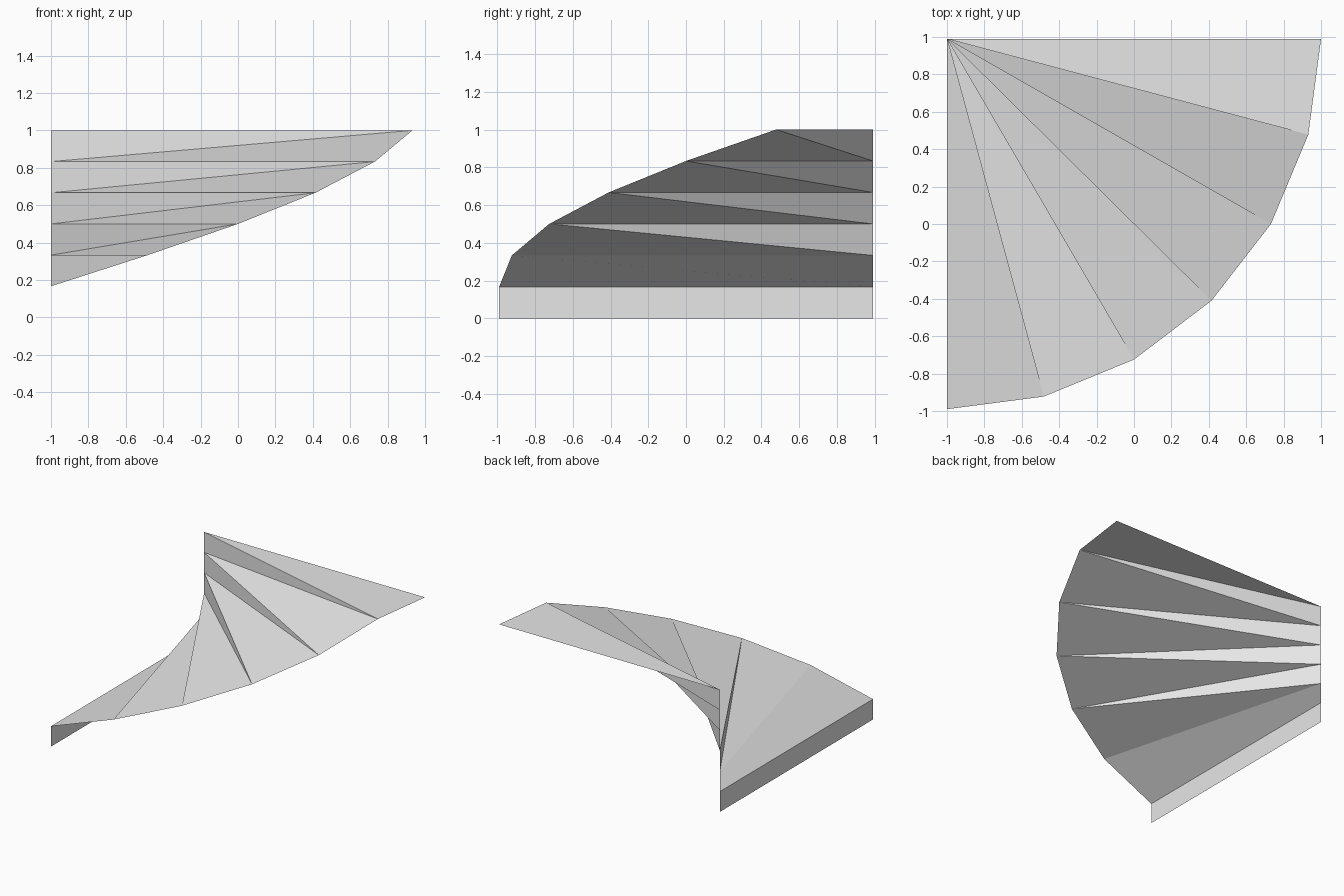
import bpy
import math

old = bpy.data.objects.get("Cube")
if old:
    bpy.data.objects.remove(old, do_unlink=True)

STEPS = 6
RISE = 1 / STEPS
CX, CY = -1.0, 0.99       # corner that every step winds around
RX, RY = 2.0, 1.98        # reach of the treads

grey = bpy.data.materials.new("light_grey")
grey.use_nodes = True
colour = (0.8, 0.8, 0.8, 1)
grey.diffuse_color = colour
grey.node_tree.nodes["Principled BSDF"].inputs["Base Color"].default_value = colour


def axis(level):
    """Point on the inner corner at a step level."""
    return (CX, CY, level * RISE)


def rim(k, level):
    """Point on the outer edge after k turns, at a step level."""
    a = math.radians(90) * k / STEPS
    return (CX + RX * math.sin(a), CY - RY * math.cos(a), level * RISE)


# Bottom riser, then a first tread that twists up into the second step
faces = [
    [axis(0), axis(1), rim(0, 1), rim(0, 0)],
    [axis(1), rim(0, 1), rim(1, 2), axis(2)],
]

# Winding steps: a sloped tread followed by an upright wedge riser
for k in range(1, STEPS):
    top = min(k + 2, STEPS)
    faces.append([axis(k + 1), rim(k, k + 1), rim(k + 1, top)])
    if k < STEPS - 1:
        faces.append([axis(k + 1), rim(k + 1, k + 2), axis(k + 2)])

# Share the corners between neighbouring faces
points = list(dict.fromkeys(p for f in faces for p in f))
mesh = bpy.data.meshes.new("winding_steps")
mesh.from_pydata(points, [], [[points.index(p) for p in f] for f in faces])
mesh.materials.append(grey)
mesh.update()
stairs = bpy.data.objects.new("winding_steps", mesh)
bpy.context.collection.objects.link(stairs)
